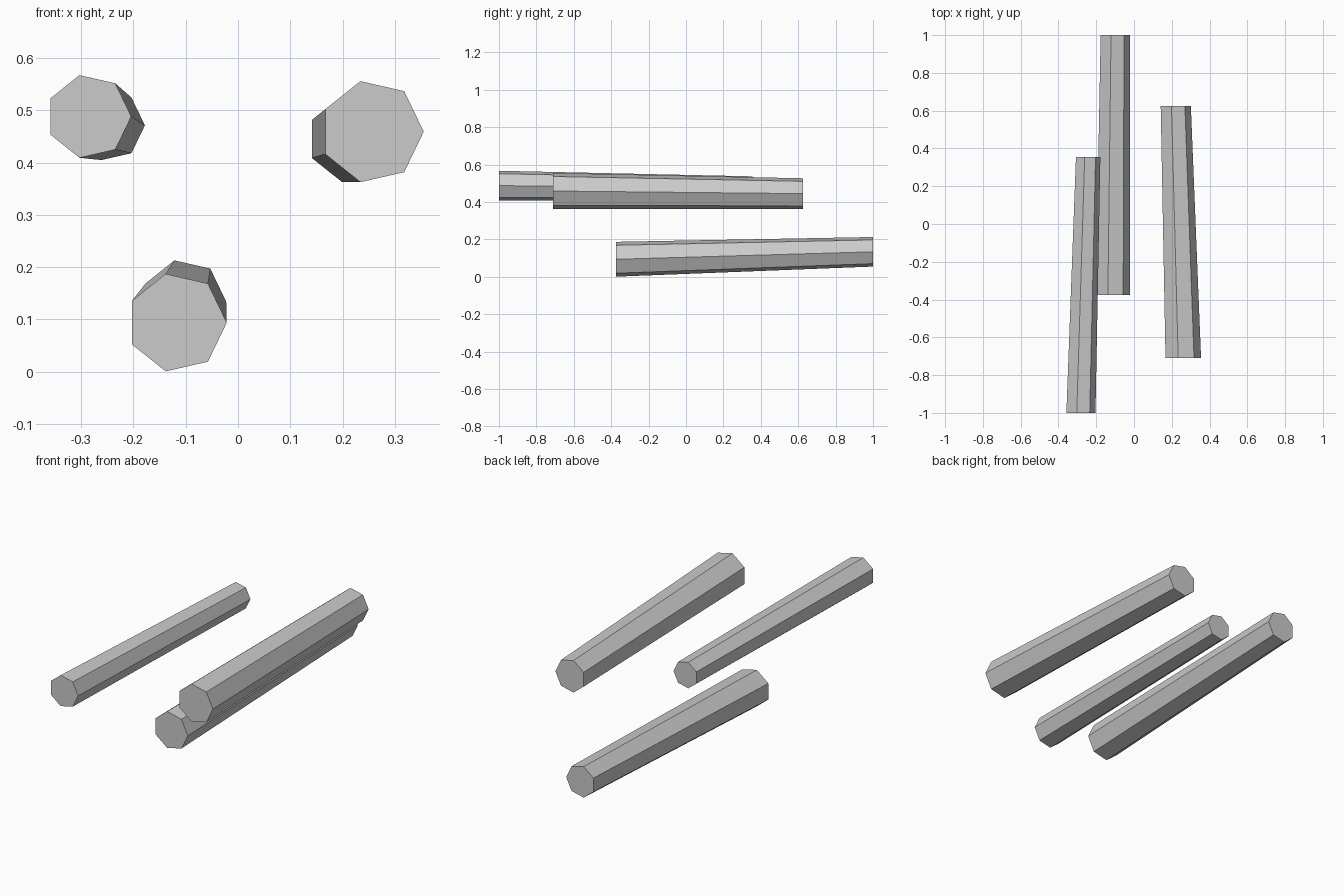
import bpy, bmesh, math

if "Cube" in bpy.data.objects:
    bpy.data.objects.remove(bpy.data.objects["Cube"])

bark = bpy.data.materials.new("plain_grey")
bark.diffuse_color = (0.6, 0.6, 0.6, 1)
bark.use_nodes = True
bark.node_tree.nodes["Principled BSDF"].inputs["Base Color"].default_value = bark.diffuse_color

SIDES = 7


def ring(bm, x, y, z, radius):
    """Heptagon across the log axis, one corner pointing to +x."""
    step = 2 * math.pi / SIDES
    return [bm.verts.new((x + radius * math.cos(i * step), y,
                          z + radius * math.sin(i * step)))
            for i in range(SIDES)]


def log(name, front, back):
    """Tapered seven-sided log between two (x, y, z, radius) ends."""
    bm = bmesh.new()
    a, b = ring(bm, *front), ring(bm, *back)
    bm.faces.new(a)
    bm.faces.new(b[::-1])
    for i in range(SIDES):
        j = (i + 1) % SIDES
        bm.faces.new((a[i], b[i], b[j], a[j]))
    bmesh.ops.recalc_face_normals(bm, faces=bm.faces)
    mesh = bpy.data.meshes.new(name)
    bm.to_mesh(mesh)
    bm.free()
    mesh.materials.append(bark)
    bpy.context.collection.objects.link(bpy.data.objects.new(name, mesh))


# Three separate logs, each thick at the front and thin at the back
log("upper_left_log", (-0.285, -1.0, 0.488, 0.081), (-0.246, 0.355, 0.471, 0.068))
log("upper_right_log", (0.256, -0.71, 0.459, 0.099), (0.217, 0.625, 0.445, 0.084))
log("lower_log", (-0.117, -0.375, 0.094, 0.0955), (-0.1035, 1.0, 0.134, 0.081))
